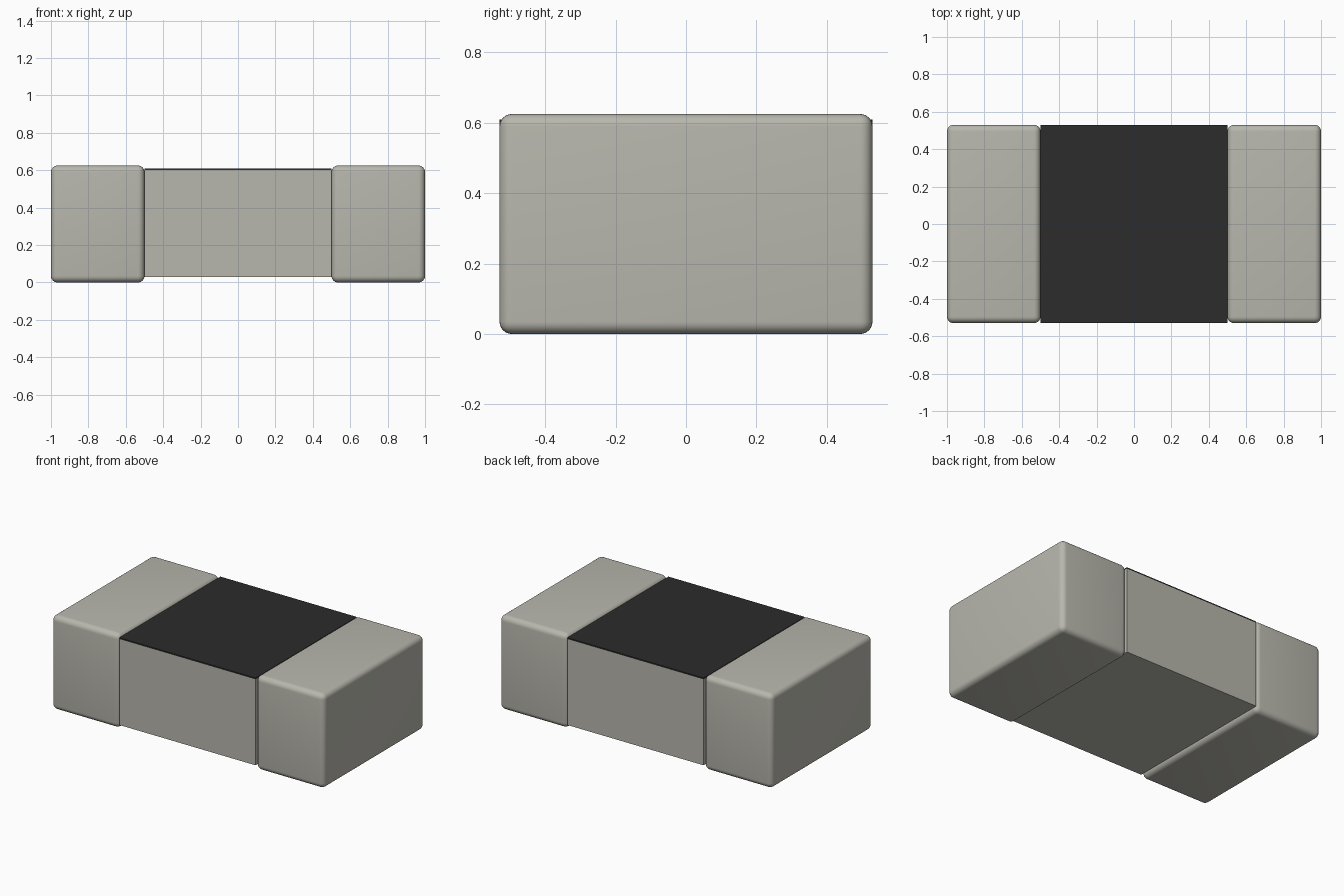
import bpy

# Remove the default cube
if "Cube" in bpy.data.objects:
    bpy.data.objects.remove(bpy.data.objects["Cube"], do_unlink=True)


def make_material(name, color):
    mat = bpy.data.materials.new(name)
    mat.use_nodes = True
    mat.diffuse_color = color
    mat.node_tree.nodes["Principled BSDF"].inputs["Base Color"].default_value = color
    return mat


def make_box(name, low, high, mat, bevel=0):
    """Box between two corners, with optional rounded edges."""
    center = [(a + b) / 2 for a, b in zip(low, high)]
    bpy.ops.mesh.primitive_cube_add(size=1, location=center)
    obj = bpy.context.object
    obj.name = name
    obj.scale = [b - a for a, b in zip(low, high)]
    bpy.ops.object.transform_apply(location=False, rotation=False, scale=True)
    obj.data.materials.append(mat)
    if bevel:
        mod = obj.modifiers.new("rounded_edges", 'BEVEL')
        mod.width = bevel
        mod.segments = 6
        bpy.ops.object.modifier_apply(modifier=mod.name)
        bpy.ops.object.shade_smooth_by_angle()
    return obj


grey = make_material("warm grey", (0.48, 0.475, 0.42, 1))
black = make_material("soft black", (0.025, 0.025, 0.025, 1))

half_depth = 0.53
half_body = 0.5
body_top = 0.6

# Central block and its dark coating
make_box("body", (-half_body, -half_depth, 0.03), (half_body, half_depth, body_top), grey)
make_box("top_coating", (-half_body, -half_depth, body_top),
         (half_body, half_depth, body_top + 0.009), black)

# Rounded end caps
make_box("left_end_cap", (half_body, -half_depth, 0), (1, half_depth, 0.625), grey, 0.035)
make_box("right_end_cap", (-1, -half_depth, 0), (-half_body, half_depth, 0.625), grey, 0.035)
